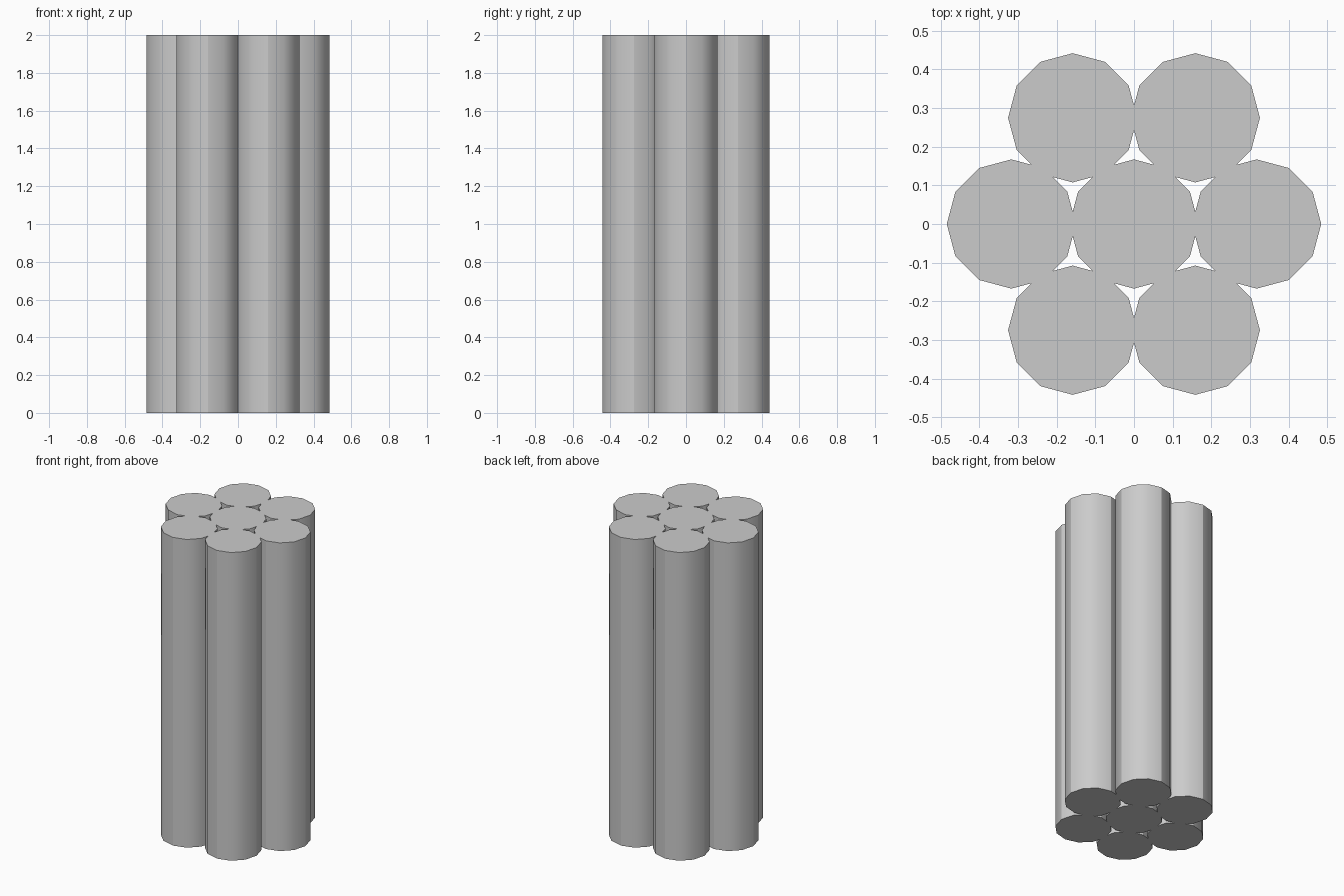
import bpy
import math

cube = bpy.data.objects.get("Cube")
if cube:
    bpy.data.objects.remove(cube, do_unlink=True)

RADIUS = 0.167
SPACING = 0.317
HEIGHT = 2.0

# Single plain grey
grey = bpy.data.materials.new("plain grey")
grey.use_nodes = True
colour = (0.6, 0.6, 0.6, 1)
grey.diffuse_color = colour
grey.node_tree.nodes["Principled BSDF"].inputs["Base Color"].default_value = colour


def add_rod(name, x, y):
    """Twelve-sided rod standing on the ground."""
    bpy.ops.mesh.primitive_cylinder_add(
        vertices=12, radius=RADIUS, depth=HEIGHT, location=(x, y, HEIGHT / 2))
    rod = bpy.context.object
    rod.name = name
    rod.data.materials.append(grey)
    bpy.ops.object.shade_smooth_by_angle(angle=math.radians(30))


# Centre rod with six more packed around it
add_rod("centre_rod", 0, 0)
for i in range(6):
    angle = i * math.pi / 3
    add_rod(f"outer_rod_{i + 1}", SPACING * math.cos(angle), SPACING * math.sin(angle))
